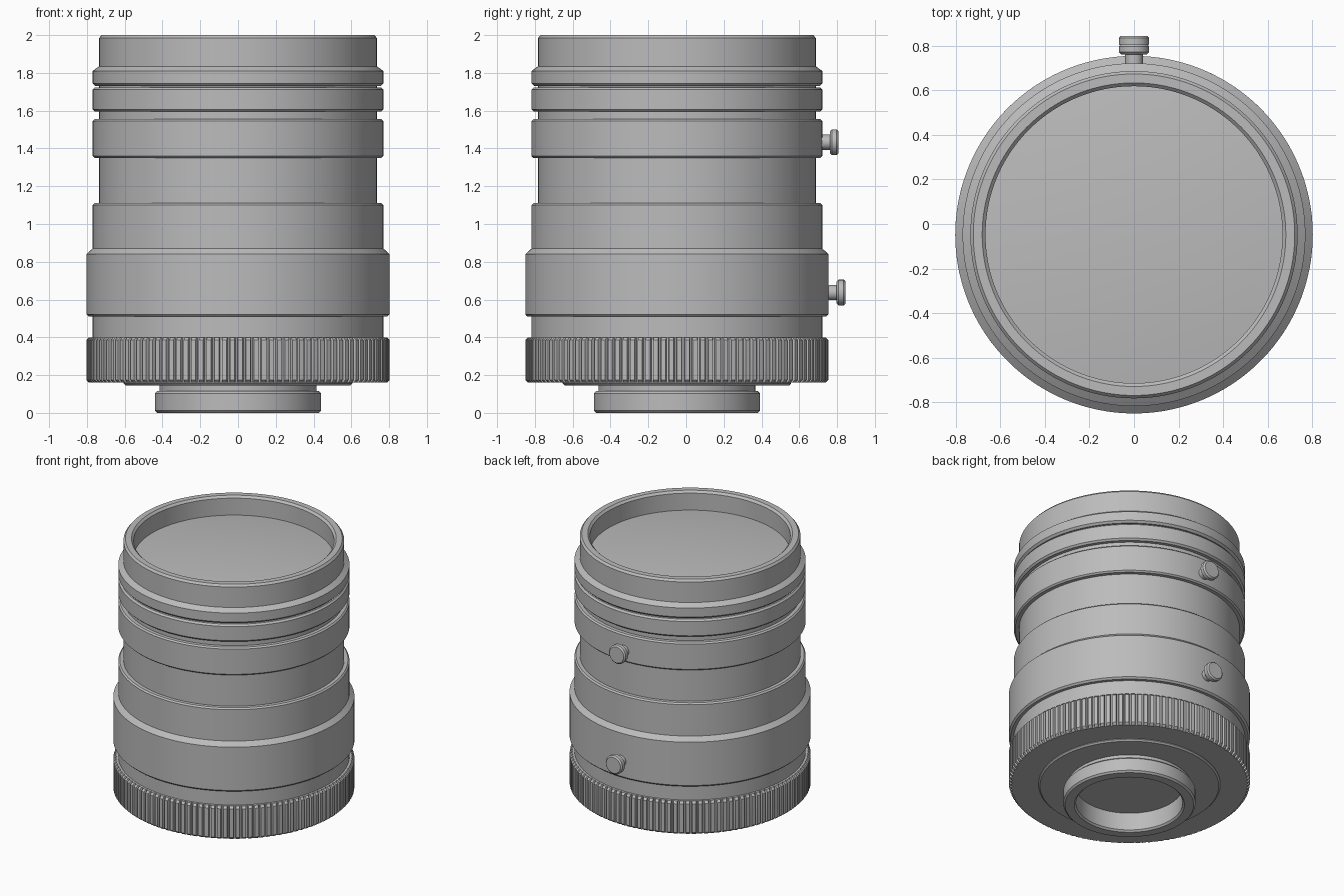
import bpy, bmesh, math
from mathutils import Matrix

cube = bpy.data.objects.get("Cube")
if cube:
    bpy.data.objects.remove(cube, do_unlink=True)

AXIS_Y = -0.048   # the barrel sits forward of centre because of the rear screws
R_BODY, R_RING, R_GRIP = 0.735, 0.77, 0.803

grey = bpy.data.materials.new("satin_grey")
grey.use_nodes = True
COLOUR = (0.5, 0.5, 0.5, 1)
grey.diffuse_color = COLOUR
grey.node_tree.nodes["Principled BSDF"].inputs["Base Color"].default_value = COLOUR


def revolve(name, profile, angles, closed=False, limit=None, matrix=None):
    """Turn (radius, z) points round z; limit(i) caps the radius at step i."""
    bm = bmesh.new()
    columns = []
    for i, a in enumerate(angles):
        cap = limit(i) if limit else 10
        columns.append([bm.verts.new((min(r, cap) * math.cos(a),
                                      min(r, cap) * math.sin(a), z)) for r, z in profile])
    n = len(profile)
    for i, col in enumerate(columns):
        nxt = columns[(i + 1) % len(columns)]
        for j in range(n if closed else n - 1):
            k = (j + 1) % n
            bm.faces.new((col[j], nxt[j], nxt[k], col[k]))
    bmesh.ops.remove_doubles(bm, verts=bm.verts, dist=1e-5)
    bmesh.ops.recalc_face_normals(bm, faces=bm.faces)
    bm.transform(matrix or Matrix.Translation((0, AXIS_Y, 0)))
    mesh = bpy.data.meshes.new(name)
    bm.to_mesh(mesh)
    bm.free()
    mesh.materials.append(grey)
    ob = bpy.data.objects.new(name, mesh)
    bpy.context.collection.objects.link(ob)
    bpy.ops.object.select_all(action='DESELECT')
    ob.select_set(True)
    bpy.context.view_layer.objects.active = ob
    bpy.ops.object.shade_smooth_by_angle(angle=math.radians(25))
    return ob


def steps(n):
    return [2 * math.pi * i / n for i in range(n)]


def collar(name, r, z0, z1, low=0.01, high=0.01, slope=None, inner=0.7):
    """Chamfered band; slope sets the radius where the top chamfer ends."""
    top = slope or r - high
    revolve(name, [(inner, z0), (r - low, z0), (r, z0 + low),
                   (r, z1 - high), (top, z1), (inner, z1)], steps(160), closed=True)


# Main tube with the recessed front opening
revolve("barrel", [(0, 0.2), (R_BODY, 0.2), (R_BODY, 1.985), (0.722, 2.0), (0.682, 2.0),
                   (0.667, 1.985), (0.667, 1.83), (0, 1.83)], steps(160))

# Gently domed front glass
DOME = [(0.67 * (1 - i / 10), 1.86 + 0.04 * (1 - (1 - i / 10) ** 2)) for i in range(11)]
revolve("front_glass", [(0, 1.835), (0.67, 1.835)] + DOME, steps(128))

# Bands round the barrel
collar("front_band", R_RING, 1.73, 1.835, low=0.014, high=0.025, slope=R_BODY)
collar("focus_band", R_RING, 1.595, 1.723, low=0.012, high=0.012)
collar("upper_screw_band", R_RING, 1.35, 1.555)
collar("middle_band", R_RING, 0.82, 1.11)
collar("lower_screw_band", R_GRIP, 0.51, 0.87, low=0.012, high=0.03, slope=R_RING)
collar("rear_band", R_RING, 0.38, 0.53, low=0.001, high=0.001)

# Knurled grip ring: each tooth has two outer and two inner columns
TEETH = 120
pitch = 2 * math.pi / TEETH
tooth_angles = [(t + f) * pitch for t in range(TEETH) for f in (0, 0.58, 0.68, 0.9)]
revolve("knurled_ring", [(0.3, 0.16), (0.788, 0.16), (R_GRIP, 0.175),
                         (R_GRIP, 0.385), (0.788, 0.4), (0.3, 0.4)],
        tooth_angles, closed=True, limit=lambda i: R_GRIP if i % 4 < 2 else 0.783)

# Rear flange and hollow mount
collar("rear_flange", 0.605, 0.145, 0.2, inner=0.3)
revolve("mount", [(0, 0.14), (0.355, 0.14), (0.355, 0.012), (0.367, 0), (0.428, 0),
                  (0.44, 0.012), (0.44, 0.103), (0.428, 0.115), (0.415, 0.115),
                  (0.415, 0.18), (0, 0.18)], steps(128))


# Thumb screws on the back, pointing along +y
def thumb_screw(name, z, y_neck, y_head, y_end):
    matrix = Matrix.Translation((0, 0, z)) @ Matrix.Rotation(-math.pi / 2, 4, 'X')
    r, b = 0.068, 0.01
    revolve(name, [(0, y_neck), (0.04, y_neck), (0.04, y_head), (r - b, y_head),
                   (r, y_head + b), (r, y_end - b), (r - b, y_end), (0, y_end)],
            steps(32), matrix=matrix)


thumb_screw("upper_thumb_screw", 1.433, 0.68, 0.762, 0.807)
thumb_screw("lower_thumb_screw", 0.637, 0.71, 0.797, 0.845)
